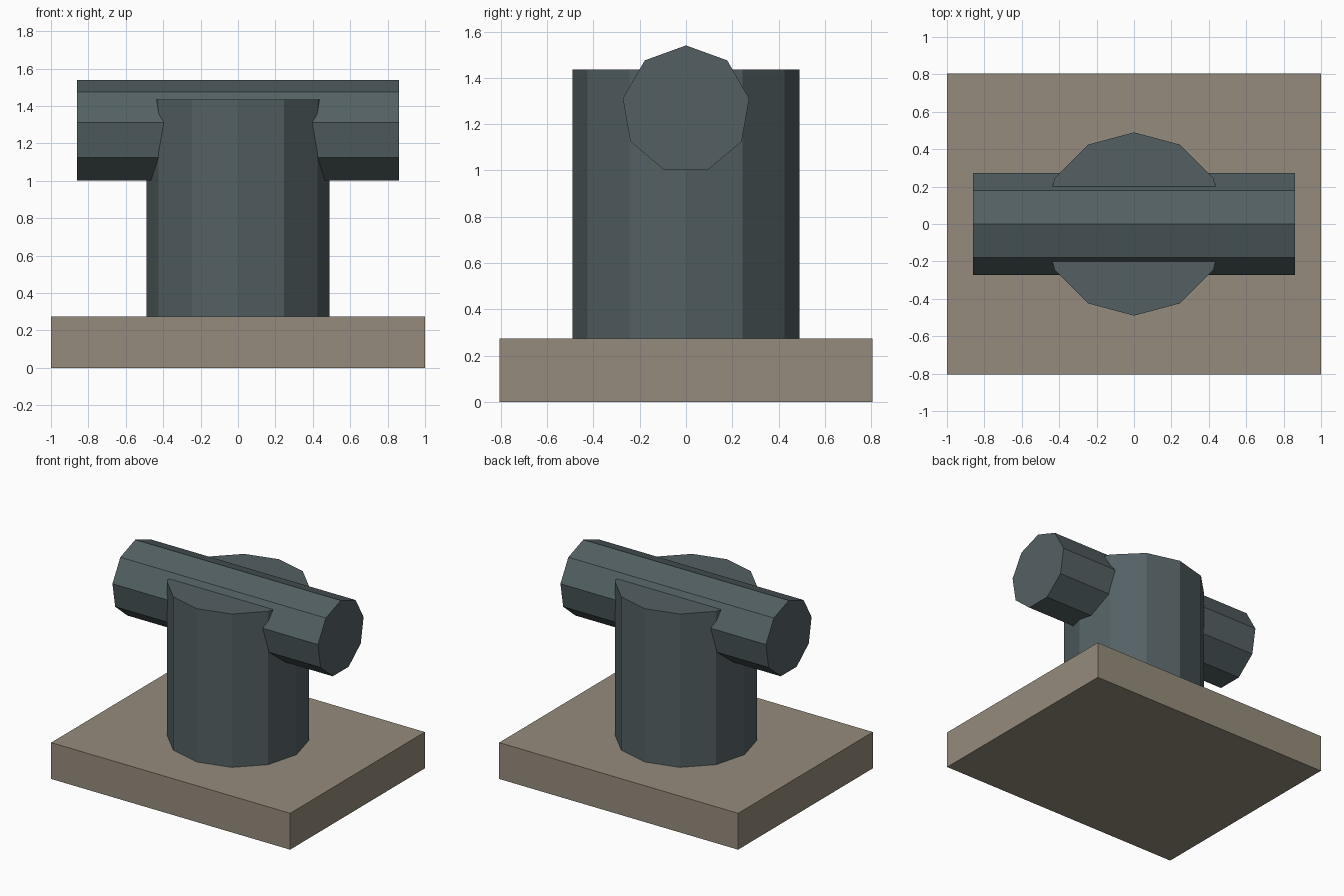
import bpy
from math import pi

cube = bpy.data.objects.get("Cube")
if cube:
    bpy.data.objects.remove(cube, do_unlink=True)


def material(name, rgb):
    mat = bpy.data.materials.new(name)
    mat.use_nodes = True
    mat.diffuse_color = (*rgb, 1)
    mat.node_tree.nodes["Principled BSDF"].inputs["Base Color"].default_value = (*rgb, 1)
    return mat


def finish(name, mat):
    obj = bpy.context.object
    obj.name = name
    bpy.ops.object.transform_apply(location=True, rotation=True, scale=True)
    obj.data.materials.append(mat)
    return obj


stone = material("warm stone", (0.30, 0.26, 0.20))
iron = material("slate iron", (0.088, 0.118, 0.126))

BASE_TOP, COLUMN_TOP = 0.275, 1.435

# Rectangular slab
bpy.ops.mesh.primitive_cube_add(size=1, location=(0, 0, BASE_TOP / 2))
bpy.context.object.scale = (2, 1.61, BASE_TOP)
finish("base_slab", stone)

# Twelve-sided upright column
bpy.ops.mesh.primitive_cylinder_add(
    vertices=12, radius=0.49, depth=COLUMN_TOP - BASE_TOP,
    location=(0, 0, (BASE_TOP + COLUMN_TOP) / 2))
finish("column", iron)

# Nine-sided crossbar lying along x, with one corner pointing up
bpy.ops.mesh.primitive_cylinder_add(
    vertices=9, radius=0.277, depth=1.72, location=(0, 0, 1.263),
    rotation=(pi / 2, 0, pi / 2))
finish("crossbar", iron)
